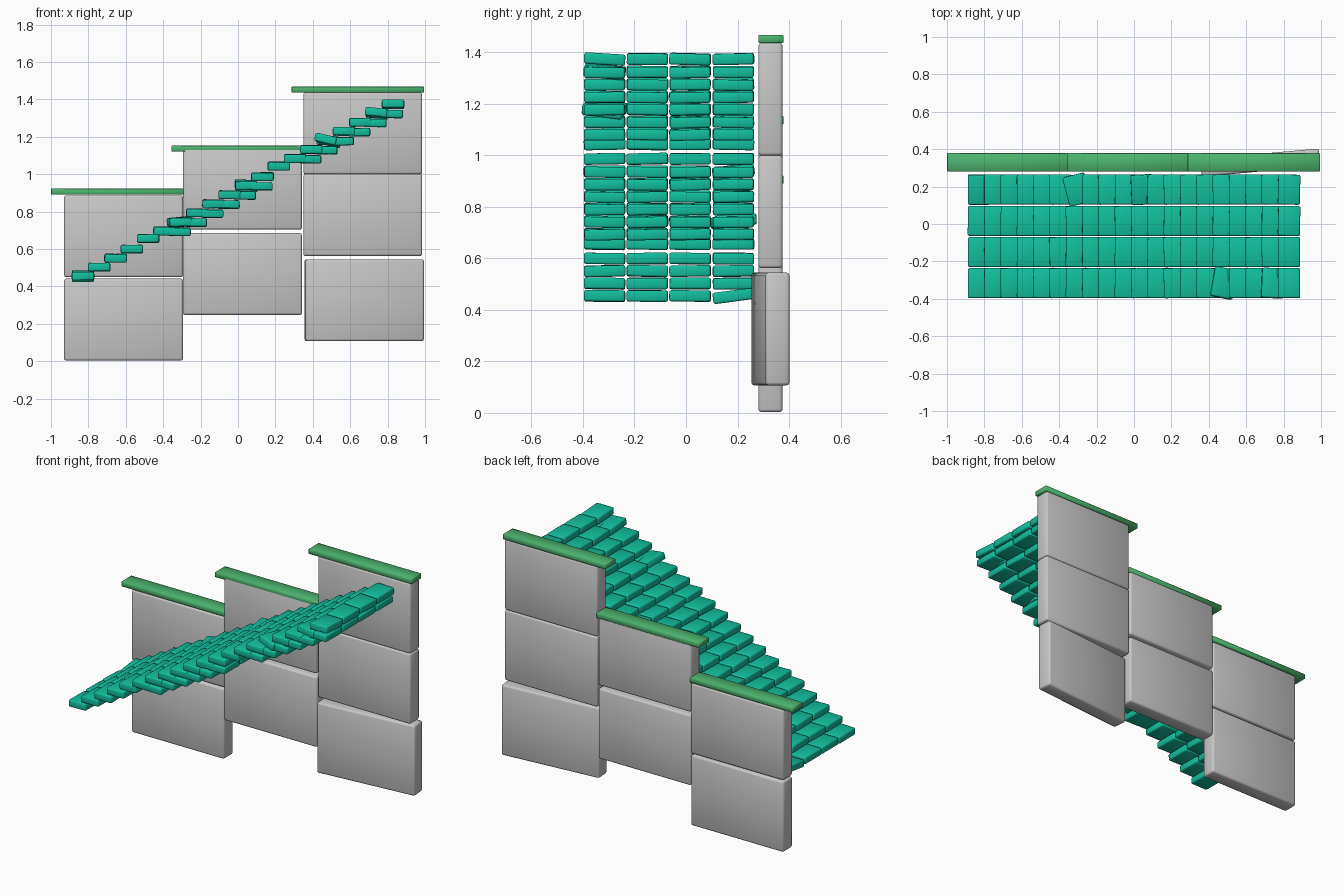
import bpy, bmesh, math, random
from mathutils import Matrix, Vector

if "Cube" in bpy.data.objects:
    bpy.data.objects.remove(bpy.data.objects["Cube"], do_unlink=True)
random.seed(4)


def material(name, rgb):
    m = bpy.data.materials.new(name)
    m.use_nodes = True
    m.diffuse_color = (*rgb, 1)
    m.node_tree.nodes["Principled BSDF"].inputs["Base Color"].default_value = (*rgb, 1)
    return m


grey = material("stone grey", (0.58, 0.58, 0.58))
green = material("cap green", (0.075, 0.46, 0.16))
teal = material("tile teal", (0.006, 0.52, 0.34))


def add_box(bm, centre, size, bevel, segments, turn=(0, 0, 0)):
    """Add one rounded block to a mesh; turn holds x, y, z angles."""
    rot = Matrix.Identity(4)
    for axis, angle in zip("XYZ", turn):
        rot = Matrix.Rotation(angle, 4, axis) @ rot
    mat = Matrix.Translation(Vector(centre)) @ rot @ Matrix.Diagonal((*size, 1))
    verts = bmesh.ops.create_cube(bm, size=1, matrix=mat)["verts"]
    edges = list({e for v in verts for e in v.link_edges})
    bmesh.ops.bevel(bm, geom=edges, offset=bevel, segments=segments,
                    profile=0.5, affect='EDGES')


def finish(bm, name, mat):
    mesh = bpy.data.meshes.new(name)
    bm.to_mesh(mesh)
    bm.free()
    mesh.materials.append(mat)
    ob = bpy.data.objects.new(name, mesh)
    bpy.context.collection.objects.link(ob)
    bpy.ops.object.select_all(action='DESELECT')
    ob.select_set(True)
    bpy.context.view_layer.objects.active = ob
    bpy.ops.object.shade_smooth_by_angle(angle=math.radians(50))
    return ob


def box(name, mat, centre, size, bevel, segments=2, turn=(0, 0, 0)):
    bm = bmesh.new()
    add_box(bm, centre, size, bevel, segments, turn)
    return finish(bm, name, mat)


# Stepped wall: three columns of stacked blocks, each with a cap
WALL_Y = 0.328
columns = [("right", -0.612, [0.222, 0.668]),
           ("middle", 0.024, [0.466, 0.922]),
           ("left", 0.667, [0.326, 0.781, 1.218])]
for side, x, heights in columns:
    for i, z in enumerate(heights):
        loose = side == "left" and i == 0
        box(f"{side}_wall_block_{i + 1}", grey,
            (x + (0.008 if loose else 0), WALL_Y, z),
            (0.636, 0.094, 0.438), 0.012,
            turn=(0, 0, 0.09 if loose else 0))

for side, x, z in [("right", -0.645, 0.906), ("middle", -0.002, 1.136), ("left", 0.641, 1.452)]:
    box(f"{side}_wall_cap", green, (x, 0.33, z), (0.708, 0.098, 0.032), 0.003, 1)

# Sloping roof: four rows of tiles that climb in steps
STEPS = 20
doubled = set(range(5, 11)) | set(range(13, 19))
rows = [-0.316, -0.150, 0.016, 0.184]
# tiles knocked out of line: (row, step) -> turn
loose_tiles = {(0, 18): (-0.10, 0.10, -0.05), (0, 15): (-0.12, 0.22, -0.2),
               (3, 10): (0.14, 0.05, 0.05), (3, 0): (0.13, 0, 0),
               (3, 6): (0.05, -0.1, 0.25), (0, 19): (-0.06, 0, 0)}
for r, y in enumerate(rows):
    bm = bmesh.new()
    for k in range(STEPS):
        t = k / (STEPS - 1)
        x, z = -0.829 + 1.658 * t, 0.454 + 0.92 * t
        # a small break in the climb at two courses
        if k in (4, 12):
            z += 0.008
        wobble = tuple(random.uniform(-0.025, 0.025) for _ in range(3))
        turn = loose_tiles.get((r, k), wobble)
        add_box(bm, (x, y, z), (0.118, 0.16, 0.044), 0.008, 2, turn)
        if k in doubled:
            add_box(bm, (x + 0.08, y, z - 0.004), (0.118, 0.158, 0.042), 0.008, 2,
                    (wobble[1], wobble[0], wobble[2]))
    finish(bm, f"roof_tile_row_{r + 1}", teal)
